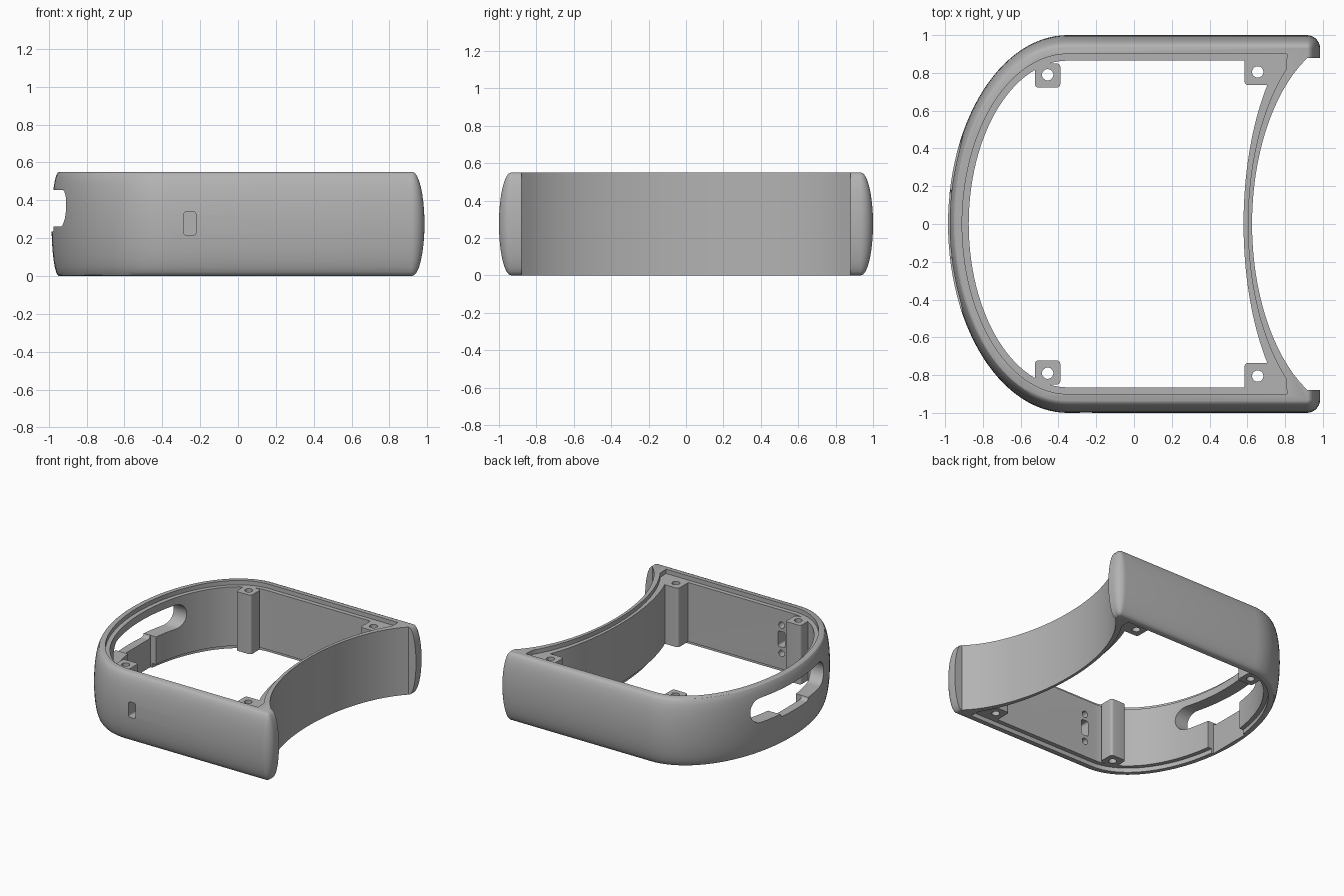
import bpy, bmesh
from math import sin, cos, pi, sqrt
from mathutils import Vector

cube = bpy.data.objects.get("Cube")
if cube:
    bpy.data.objects.remove(cube)

H = 0.55        # body height
LIP = 0.035     # depth of the lid recess
CX = -0.35      # centre of the rounded end

grey = bpy.data.materials.new("satin grey")
grey.use_nodes = True
grey.diffuse_color = (0.45, 0.45, 0.45, 1)
for node in grey.node_tree.nodes:
    if node.type == "BSDF_PRINCIPLED":
        node.inputs["Base Color"].default_value = grey.diffuse_color


def loft(name, rings):
    """Closed solid through rings of 3D points with equal counts."""
    bm = bmesh.new()
    vs = [[bm.verts.new(p) for p in ring] for ring in rings]
    n = len(vs[0])
    for a, b in zip(vs, vs[1:]):
        for i in range(n):
            j = (i + 1) % n
            bm.faces.new((a[i], a[j], b[j], b[i]))
    bm.faces.new(vs[0][::-1])
    bm.faces.new(vs[-1])
    bmesh.ops.recalc_face_normals(bm, faces=bm.faces)
    me = bpy.data.meshes.new(name)
    bm.to_mesh(me)
    bm.free()
    me.materials.append(grey)
    ob = bpy.data.objects.new(name, me)
    bpy.context.collection.objects.link(ob)
    return ob


def prism(name, pts, axis, lo, hi):
    place = {"x": lambda u, v, w: Vector((w, u, v)),
             "y": lambda u, v, w: Vector((u, w, v)),
             "z": lambda u, v, w: Vector((u, v, w))}[axis]
    return loft(name, [[place(u, v, w) for u, v in pts] for w in (lo, hi)])


def rounded(u0, u1, v0, v1, r, n=6):
    pts = []
    corners = [(u1 - r, v1 - r), (u0 + r, v1 - r), (u0 + r, v0 + r), (u1 - r, v0 + r)]
    for k, (cu, cv) in enumerate(corners):
        for i in range(n + 1):
            a = (k + i / n) * pi / 2
            pts.append((cu + r * cos(a), cv + r * sin(a)))
    return pts


def circle(u, v, r, n=24):
    return [(u + r * cos(2 * pi * i / n), v + r * sin(2 * pi * i / n)) for i in range(n)]


def mirrored(half):
    """Close an upper half outline that starts and ends on y = 0."""
    return half + [(x, -y) for x, y in half[-2:0:-1]]


def round_end(a, b, n=28):
    return [(CX - a * cos(pi / 2 * i / n), b * sin(pi / 2 * i / n)) for i in range(n + 1)]


def hollow_end(x0, a, b, y_start, n=20):
    ys = [y_start * (1 - i / n) for i in range(n + 1)]
    return [(x0 + a * (1 - sqrt(1 - (y / b) ** 2)), y) for y in ys]


def cut(ob, cutter):
    mod = ob.modifiers.new("cut", "BOOLEAN")
    mod.operation = "DIFFERENCE"
    mod.solver = "EXACT"
    mod.object = cutter
    dg = bpy.context.evaluated_depsgraph_get()
    me = bpy.data.meshes.new_from_object(ob.evaluated_get(dg))
    ob.modifiers.clear()
    ob.data = me
    bpy.data.objects.remove(cutter)


def smooth(ob):
    bpy.ops.object.select_all(action="DESELECT")
    ob.select_set(True)
    bpy.context.view_layer.objects.active = ob
    bpy.ops.object.shade_smooth_by_angle(angle=pi / 6)


# Body: bulged outer wall with a hollow right end
def outline(d):
    r = 0.07 - d
    corner = [(0.915 + r * sin(pi / 2 * i / 8), 0.93 + r * cos(pi / 2 * i / 8)) for i in range(9)]
    return mirrored(round_end(0.635 - 0.6 * d, 1 - d) + corner + [(0.985 - d, 0.88)]
                    + hollow_end(0.625, 0.558, 1.0, 0.88))


rings = []
STEPS = 16
for k in range(STEPS + 1):
    phi = -pi / 2 + pi * k / STEPS
    z = H / 2 * (1 + sin(phi))
    rings.append([Vector((x, y, z)) for x, y in outline(0.065 * (1 - cos(phi)))])
body = loft("body_shell", rings)

# Central opening and the lid recesses above and below
opening = mirrored(round_end(0.525, 0.865) + [(0.70, 0.865)]
                   + hollow_end(0.58, 0.49, 1.1, 0.735))
cut(body, prism("opening_cutter", opening, "z", -0.2, H + 0.2))
recess = mirrored(round_end(0.56, 0.90) + [(0.81, 0.90)]
                  + hollow_end(0.603, 0.54, 1.05, 0.82))
cut(body, prism("top_recess_cutter", recess, "z", H - LIP, H + 0.2))
cut(body, prism("bottom_recess_cutter", recess, "z", -0.2, LIP))

# Long slot in the rounded end, with a pocket on its inner side
cut(body, prism("slot_cutter", rounded(-0.47, 0.47, 0.26, 0.455, 0.095, 8), "x", -1.2, -0.6))
cut(body, prism("notch_cutter", rounded(-0.18, 0.18, 0.235, 0.36, 0.03), "x", -1.2, -0.6))
cut(body, prism("pocket_cutter", rounded(-0.18, 0.18, -0.1, 0.36, 0.03), "x", -0.915, -0.6))

# Port in the front wall with two blind screw holes inside
cut(body, prism("port_cutter", rounded(-0.286, -0.222, 0.215, 0.34, 0.015), "y", -1.1, -0.8))
for dz in (-0.115, 0.115):
    cut(body, prism("screw_cutter", circle(-0.254, 0.278 + dz, 0.026), "y", -0.94, -0.8))
smooth(body)

# Screw posts in the four corners
for side, label in ((1, "back"), (-1, "front")):
    for end, x0, x1, y0, y1, hx, hy in (("right", -0.525, -0.39, 0.722, 0.85, -0.457, 0.79),
                                        ("left", 0.585, 0.725, 0.735, 0.88, 0.655, 0.805)):
        lo, hi = sorted((side * y0, side * y1))
        post = prism(f"{label}_{end}_post", rounded(x0, x1, lo, hi, 0.02), "z", LIP, H - LIP)
        cut(post, prism("hole_cutter", circle(hx, side * hy, 0.03), "z", -0.1, H + 0.1))
        smooth(post)
